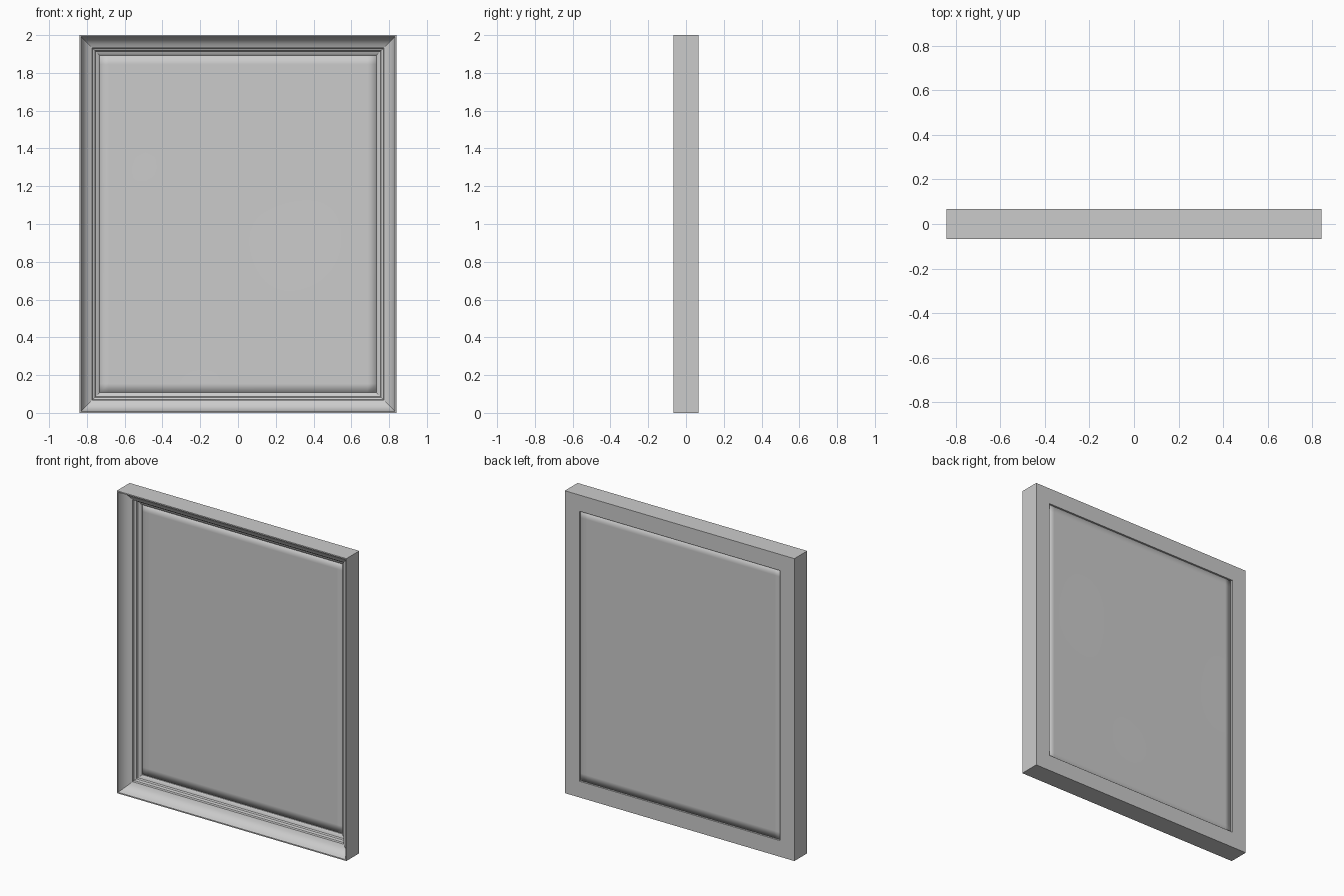
import bpy, math

if "Cube" in bpy.data.objects:
    bpy.data.objects.remove(bpy.data.objects["Cube"])

W, H, D = 0.84, 2.0, 0.067   # half width, height, half depth

# moulding cross-section: (inset from outer edge, depth from front)
profile = [(0, 0), (0.008, 0), (0.013, 0.018), (0.020, 0.034), (0.031, 0.048),
           (0.047, 0.059), (0.068, 0.067), (0.070, 0.082), (0.082, 0.088),
           (0.086, 0.100), (0.098, 0.104), (0.107, 0.112),
           (0.107, 2 * D), (0, 2 * D)]


def add_object(name, verts, faces):
    mesh = bpy.data.meshes.new(name)
    mesh.from_pydata(verts, [], faces)
    mesh.update()
    obj = bpy.data.objects.new(name, mesh)
    bpy.context.collection.objects.link(obj)
    bpy.context.view_layer.objects.active = obj
    obj.select_set(True)
    return obj


# mitred frame: profile swept around the rectangle
verts, faces = [], []
for sx, top in [(-1, 0), (1, 0), (1, 1), (-1, 1)]:
    for i, d in profile:
        verts.append((sx * (W - i), -D + d, H - i if top else i))
n = len(profile)
for c in range(4):
    for k in range(n):
        a, b = c * n, ((c + 1) % 4) * n
        m = (k + 1) % n
        faces.append((a + k, b + k, b + m, a + m))
frame = add_object("picture_frame", verts, faces)
bpy.ops.object.shade_smooth_by_angle(angle=math.radians(25))
frame.select_set(False)

# thin, very slightly uneven panel set near the back
nx, nz = 30, 36
pw, verts, faces = W - 0.105, [], []
for r in range(nz + 1):
    for c in range(nx + 1):
        u, v = c / nx, r / nz
        fade = math.sin(math.pi * u) * math.sin(math.pi * v)
        wave = 0.0015 * fade * math.sin(5 * u + 2 * v) * math.cos(6 * v - u)
        verts.append((pw * (2 * u - 1), 0.053 + wave, 0.105 + v * (H - 0.21)))
for r in range(nz):
    for c in range(nx):
        a = r * (nx + 1) + c
        faces.append((a, a + 1, a + nx + 2, a + nx + 1))
panel = add_object("panel", verts, faces)
solid = panel.modifiers.new("thickness", "SOLIDIFY")
solid.thickness = 0.004
solid.offset = 0
bpy.ops.object.shade_smooth_by_angle(angle=math.radians(30))
